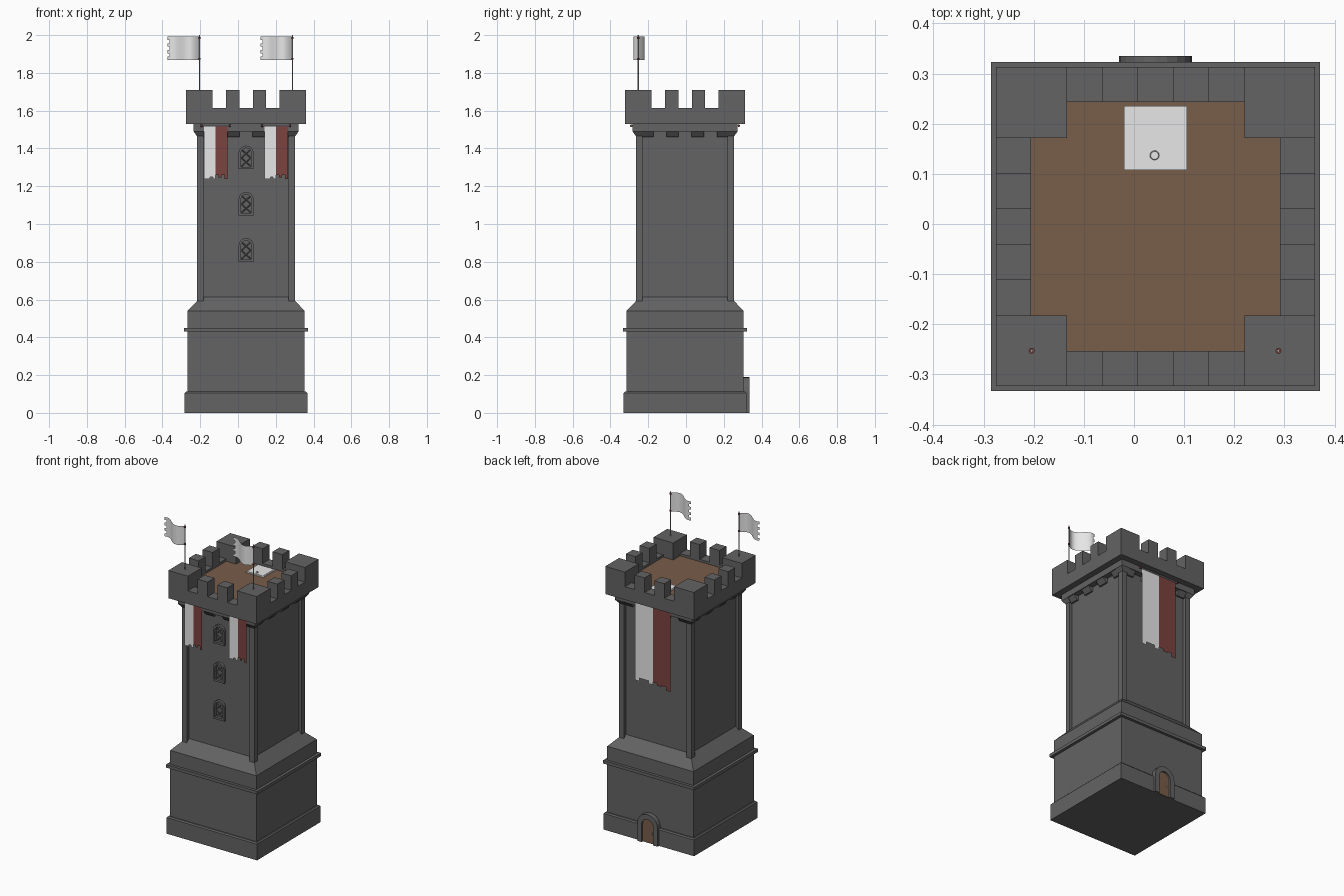
import bpy, bmesh, math
from mathutils import Matrix, Vector

if "Cube" in bpy.data.objects:
    bpy.data.objects.remove(bpy.data.objects["Cube"])

CX, CY = 0.043, -0.005      # tower axis; all parts are built around it


def material(name, rgb):
    m = bpy.data.materials.new(name)
    m.diffuse_color = (*rgb, 1)
    m.use_nodes = True
    m.node_tree.nodes["Principled BSDF"].inputs["Base Color"].default_value = m.diffuse_color
    return m


STONE = material("dark stone", (0.125, 0.125, 0.125))
WOOD = material("brown wood", (0.19, 0.109, 0.067))
WHITE = material("white cloth", (0.8, 0.8, 0.8))
RED = material("red cloth", (0.198, 0.054, 0.05))
METAL = material("grey metal", (0.4, 0.4, 0.4))


def finish(name, bm, mats, recalc=True):
    if recalc:
        bmesh.ops.recalc_face_normals(bm, faces=bm.faces)
    me = bpy.data.meshes.new(name)
    bm.to_mesh(me)
    bm.free()
    ob = bpy.data.objects.new(name, me)
    ob.location = (CX, CY, 0)
    for m in mats:
        me.materials.append(m)
    bpy.context.collection.objects.link(ob)
    return ob


def add_box(bm, x0, x1, y0, y1, z0, z1):
    mat = Matrix.Translation(((x0 + x1) / 2, (y0 + y1) / 2, (z0 + z1) / 2))
    bmesh.ops.create_cube(bm, size=1, matrix=mat @ Matrix.Diagonal((x1 - x0, y1 - y0, z1 - z0, 1)))


def boxes(name, items, mat):
    bm = bmesh.new()
    for b in items:
        add_box(bm, *b)
    return finish(name, bm, [mat])


def square_stack(name, levels, mat):
    """Square sections (half size, z) joined into one solid."""
    bm = bmesh.new()
    rings = [[bm.verts.new((sx * h, sy * h, z)) for sx, sy in ((-1, -1), (1, -1), (1, 1), (-1, 1))]
             for h, z in levels]
    bm.faces.new(rings[0])
    bm.faces.new(rings[-1])
    for a, b in zip(rings, rings[1:]):
        for i in range(4):
            j = (i + 1) % 4
            bm.faces.new((a[i], a[j], b[j], b[i]))
    return finish(name, bm, [mat])


def rod(name, a, b, r, mat, sides=8):
    a, b = Vector(a), Vector(b)
    d = b - a
    bm = bmesh.new()
    bmesh.ops.create_cone(bm, cap_ends=True, segments=sides, radius1=r, radius2=r, depth=d.length,
                          matrix=Matrix.Translation((a + b) / 2) @ d.to_track_quat('Z', 'Y').to_matrix().to_4x4())
    return finish(name, bm, [mat])


def arch(hw, z0, ztop, n=8):
    """Outline of a round-topped opening, from bottom right to bottom left."""
    pts = [(hw, z0)]
    pts += [(hw * math.cos(math.pi * i / n), ztop - hw + hw * math.sin(math.pi * i / n)) for i in range(n + 1)]
    return pts + [(-hw, z0)]


def prism(name, pts, y0, y1, mat):
    bm = bmesh.new()
    f = bm.faces.new([bm.verts.new((x, y0, z)) for x, z in pts])
    ext = bmesh.ops.extrude_face_region(bm, geom=[f])
    bmesh.ops.translate(bm, vec=(0, y1 - y0, 0), verts=[v for v in ext["geom"] if isinstance(v, bmesh.types.BMVert)])
    return finish(name, bm, [mat])


def arch_frame(name, outer, inner, y0, y1, closed, mat):
    bm = bmesh.new()
    o = [bm.verts.new((x, y0, z)) for x, z in outer]
    i = [bm.verts.new((x, y0, z)) for x, z in inner]
    n = len(o)
    faces = [bm.faces.new((o[k], o[(k + 1) % n], i[(k + 1) % n], i[k])) for k in range(n if closed else n - 1)]
    ext = bmesh.ops.extrude_face_region(bm, geom=faces)
    bmesh.ops.translate(bm, vec=(0, y1 - y0, 0), verts=[v for v in ext["geom"] if isinstance(v, bmesh.types.BMVert)])
    return finish(name, bm, [mat])


# Tower body
square_stack("plinth", [(0.325, 0), (0.325, 0.105), (0.318, 0.112)], STONE)
square_stack("lower_body", [(0.31, 0.1), (0.31, 0.54), (0.24, 0.613)], STONE)
square_stack("string_course", [(0.328, 0.43), (0.328, 0.45)], STONE)
square_stack("shaft", [(0.24, 0.6), (0.24, 1.5)], STONE)
square_stack("ledge", [(0.278, 1.49), (0.278, 1.535)], STONE)
square_stack("parapet_base", [(0.318, 1.53), (0.318, 1.597)], STONE)

# Corner pillars with flared capitals
corners = [(sx, sy) for sx in (-1, 1) for sy in (-1, 1)]


def corner_box(sx, sy, a, b, z0, z1):
    return (*sorted((sx * a, sx * b)), *sorted((sy * a, sy * b)), z0, z1)


boxes("corner_pillars", [corner_box(sx, sy, 0.225, 0.26, 0.59, 1.5) for sx, sy in corners], STONE)
bm = bmesh.new()
for sx, sy in corners:
    rings = [[bm.verts.new((sx * x, sy * y, z)) for x, y in ((0.22, 0.22), (h, 0.22), (h, h), (0.22, h))]
             for h, z in ((0.26, 1.465), (0.278, 1.49))]
    for r in rings:
        bm.faces.new(r)
    for i in range(4):
        j = (i + 1) % 4
        bm.faces.new((rings[0][i], rings[0][j], rings[1][j], rings[1][i]))
finish("pillar_capitals", bm, [STONE])

# Sloped corbels under the ledge
bm = bmesh.new()
for k in range(4):
    rot = Matrix.Rotation(k * math.pi / 2, 3, 'Z')
    for u in (-0.2, -0.067, 0.067, 0.2):
        ends = [[bm.verts.new(rot @ Vector((u + d, -y, z))) for y, z in
                 ((0.23, 1.46), (0.25, 1.46), (0.275, 1.492), (0.23, 1.492))] for d in (-0.032, 0.032)]
        for e in ends:
            bm.faces.new(e)
        for i in range(4):
            j = (i + 1) % 4
            bm.faces.new((ends[0][i], ends[0][j], ends[1][j], ends[1][i]))
finish("corbels", bm, [STONE])

# Battlements: low walls, merlons, corner blocks
O, I, C, M = 0.318, 0.248, 0.177, 0.0355
walls, merlons = [], []
for s in (-1, 1):
    lo, hi = sorted((s * I, s * O))
    walls += [(-C, C, lo, hi, 1.59, 1.615), (lo, hi, -C, C, 1.59, 1.615)]
    for t in (-2 * M, 2 * M):
        merlons += [(t - M, t + M, lo, hi, 1.61, 1.71), (lo, hi, t - M, t + M, 1.61, 1.71)]
boxes("parapet_walls", walls, STONE)
boxes("merlons", merlons, STONE)
boxes("corner_blocks", [corner_box(sx, sy, C, O, 1.59, 1.71) for sx, sy in corners], STONE)
boxes("roof_floor", [(-I, I, -I, I, 1.59, 1.6)], WOOD)

# Trapdoor on the roof with a raised panel and ring handle
boxes("trapdoor", [(-0.063, 0.063, 0.113, 0.24, 1.598, 1.604), (-0.055, 0.055, 0.121, 0.232, 1.602, 1.606)], WHITE)
bpy.ops.mesh.primitive_torus_add(location=(CX - 0.002, 0.137, 1.607), major_radius=0.008, minor_radius=0.0015,
                                 major_segments=14, minor_segments=5)
ring = bpy.context.object
ring.name = "trapdoor_ring"
ring.data.materials.append(METAL)

# Back door
arch_frame("door_frame", arch(0.073, 0, 0.19, 10), arch(0.042, 0, 0.157, 10), 0.30, 0.34, False, STONE)
prism("door_leaf", arch(0.043, 0.001, 0.158, 10), 0.30, 0.329, WOOD)
boxes("door_handle", [(-0.03, -0.024, 0.328, 0.334, 0.06, 0.075)], METAL)

# Front windows with crossed bars
for n, z in enumerate((0.80, 1.045, 1.29)):
    arch_frame(f"window_frame_{n}", arch(0.04, z, z + 0.125), arch(0.027, z + 0.013, z + 0.112),
               -0.257, -0.235, True, STONE)
    for s in (-1, 1):
        for k in (0, 1):
            zb = z + 0.015 + k * 0.045
            rod(f"window_bar_{n}", (-0.025 * s, -0.245, zb), (0.025 * s, -0.245, zb + 0.045), 0.003, STONE, 4)


# Hanging banners, half white and half red, with ragged lower ends
def banner(name, x, y, w, z0, z1):
    s = 1 if y < 0 else -1          # white is on the viewer's left
    drops = (0, 0, 0.012, 0.0, 0.022, 0.008, 0.022, 0.0) if y < 0 else (0.01, 0.03, 0.03, 0.012, 0.03, 0.015, 0.022, 0)
    bm = bmesh.new()
    n = len(drops)
    for i, d in enumerate(drops):
        a, b = (x + s * w * (t / n - 0.5) for t in (i, i + 1))
        f = bm.faces.new([bm.verts.new(p) for p in ((a, y, z0 + d), (b, y, z0 + d), (b, y, z1), (a, y, z1))])
        f.material_index = int(i >= n / 2)
    finish(name, bm, [WHITE, RED], False)
    rod(name + "_bar", (x - w / 2 - 0.012, y, z1), (x + w / 2 + 0.012, y, z1), 0.005, METAL)
    for e in (-1, 1):
        xe = x + e * (w / 2 + 0.012)
        rod(name + "_bar_end", (xe - 0.005, y, z1), (xe + 0.005, y, z1), 0.007, RED)


banner("front_banner_left", -0.161, -0.285, 0.125, 1.237, 1.52)
banner("front_banner_right", 0.159, -0.285, 0.125, 1.237, 1.52)
banner("back_banner", 0, 0.285, 0.258, 1.0, 1.52)

# Waving flags on poles, notched at the free end
for side, px in (("left", -0.247), ("right", 0.245)):
    py = -0.248
    rod(f"flag_pole_{side}", (px, py, 1.7), (px, py, 2.0), 0.003, METAL, 6)
    for z in (1.875, 1.985):
        rod(f"flag_ring_{side}", (px, py, z - 0.005), (px, py, z + 0.005), 0.006, RED)
    bm = bmesh.new()
    cols, rows = 14, 7
    grid = [[bm.verts.new((px - 0.17 * i / cols,
                           py + 0.008 * (i / cols) - 0.028 * math.sin(2 * math.pi * i / cols * 0.85),
                           1.868 + 0.124 * j / rows)) for j in range(rows + 1)] for i in range(cols + 1)]
    for i in range(cols):
        for j in range(rows):
            if i == cols - 1 and j % 2 == 1:
                continue
            f = bm.faces.new((grid[i][j], grid[i][j + 1], grid[i + 1][j + 1], grid[i + 1][j]))
            f.smooth = True
    finish(f"flag_{side}", bm, [WHITE])
